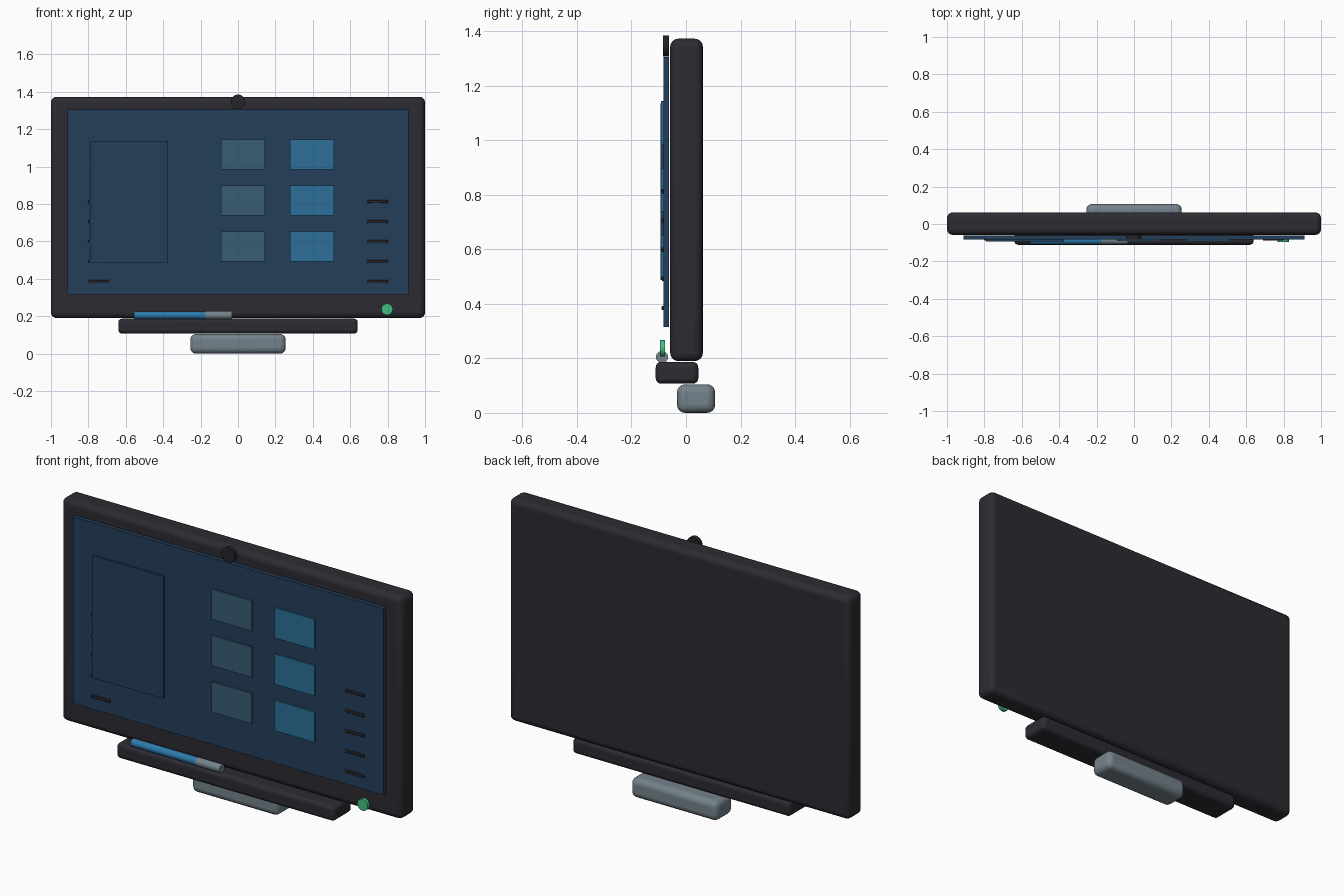
import bpy
import math

cube = bpy.data.objects.get("Cube")
if cube:
    bpy.data.objects.remove(cube, do_unlink=True)


def material(name, srgb):
    """Flat material from a 0-255 display colour."""
    lin = [((c / 255 + 0.055) / 1.055) ** 2.4 for c in srgb]
    m = bpy.data.materials.new(name)
    m.use_nodes = True
    m.diffuse_color = (*lin, 1)
    bsdf = m.node_tree.nodes["Principled BSDF"]
    bsdf.inputs["Base Color"].default_value = (*lin, 1)
    bsdf.inputs["Roughness"].default_value = 0.6
    return m


charcoal = material("charcoal", (44, 43, 50))
lens_black = material("lens black", (37, 36, 40))
navy = material("screen navy", (35, 62, 90))
sky = material("bright blue", (44, 112, 153))
slate = material("slate teal", (56, 93, 115))
pen_blue = material("pen blue", (46, 122, 172))
grey = material("stand grey", (116, 130, 139))
green = material("indicator green", (66, 190, 128))


def finish(obj, name, mat, bevel=0, segments=3):
    obj.name = name
    obj.data.materials.append(mat)
    if bevel:
        mod = obj.modifiers.new("rounded edges", 'BEVEL')
        mod.width = bevel
        mod.segments = segments
        mod.limit_method = 'ANGLE'
    bpy.ops.object.shade_smooth_by_angle(angle=math.radians(40))
    return obj


def box(name, mat, x, y, z, bevel=0, segments=3):
    """Box given by its (min, max) extent along each axis."""
    bpy.ops.mesh.primitive_cube_add(size=1, location=[sum(r) / 2 for r in (x, y, z)])
    obj = bpy.context.object
    obj.scale = [r[1] - r[0] for r in (x, y, z)]
    bpy.ops.object.transform_apply(location=False, rotation=False, scale=True)
    return finish(obj, name, mat, bevel, segments)


def cylinder(name, mat, centre, radius, depth, axis, sides=24):
    turn = (math.pi / 2, 0, 0) if axis == 'Y' else (0, math.pi / 2, 0)
    bpy.ops.mesh.primitive_cylinder_add(vertices=sides, radius=radius, depth=depth,
                                        location=centre, rotation=turn)
    return finish(bpy.context.object, name, mat)


# Main panel and stand
box("display_body", charcoal, (-1, 1), (-0.058, 0.062), (0.19, 1.373), 0.03, 4)
box("screen", navy, (-0.912, 0.912), (-0.083, -0.062), (0.315, 1.305))
box("pen_tray", charcoal, (-0.64, 0.64), (-0.111, 0.045), (0.107, 0.187), 0.02, 4)
box("stand_foot", grey, (-0.255, 0.255), (-0.033, 0.107), (0, 0.105), 0.03, 4)

# Screen layout: side panel and two columns of tiles
box("side_panel", navy, (-0.79, -0.373), (-0.094, -0.083), (0.487, 1.136))
for row in range(3):
    top = 1.144 - row * 0.246
    for label, mat, left in (("left", slate, -0.09), ("right", sky, 0.278)):
        box(f"{label}_tile_{row + 1}", mat, (left, left + 0.235),
            (-0.092, -0.083), (top - 0.16, top))

# Slim buttons along both edges of the screen
for row in range(5):
    z = 0.385 + row * 0.107
    for label, x in (("left", 0.745), ("right", -0.745)):
        box(f"{label}_button_{row + 1}", lens_black, (x - 0.056, x + 0.056),
            (-0.089, -0.08), (z - 0.008, z + 0.008), 0.003, 2)

# Camera and power light
cylinder("camera", lens_black, (0, -0.073, 1.346), 0.039, 0.021, 'Y')
cylinder("power_light", green, (0.797, -0.086, 0.237), 0.031, 0.018, 'Y', 16)

# Pen resting on the tray
cylinder("pen_barrel", pen_blue, (-0.365, -0.088, 0.205), 0.021, 0.382, 'X')
cylinder("pen_cap", grey, (-0.103, -0.088, 0.205), 0.022, 0.142, 'X')
